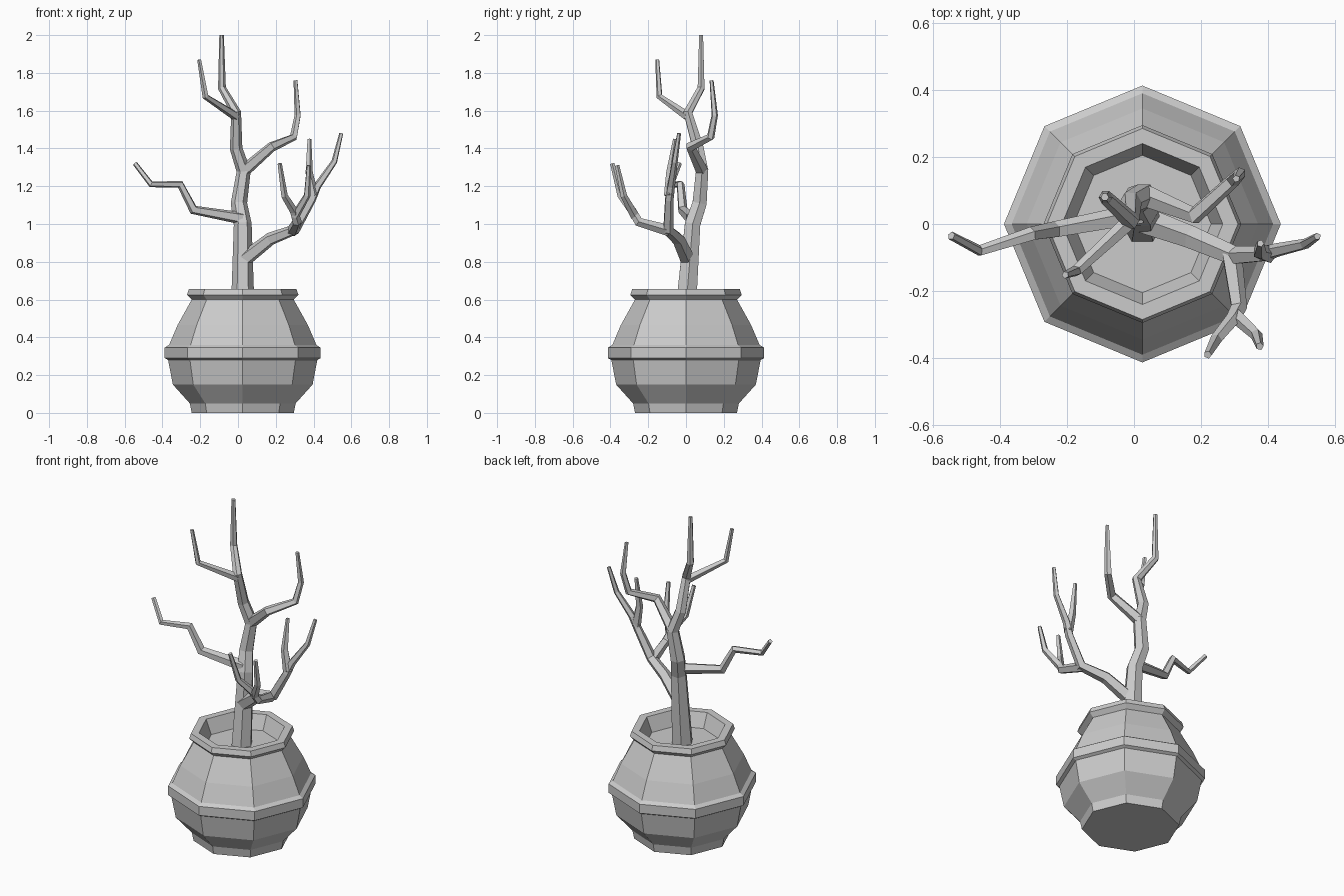
import bpy, bmesh, math
from mathutils import Vector

cube = bpy.data.objects.get("Cube")
if cube:
    bpy.data.objects.remove(cube, do_unlink=True)

grey = bpy.data.materials.new("plain grey")
grey.use_nodes = True
colour = (0.6, 0.6, 0.6, 1)
grey.diffuse_color = colour
grey.node_tree.nodes["Principled BSDF"].inputs["Base Color"].default_value = colour


def skin(name, rings):
    """Join equal rings of points into a closed flat-shaded tube."""
    bm = bmesh.new()
    loops = [[bm.verts.new(p) for p in ring] for ring in rings]
    n = len(loops[0])
    for a, b in zip(loops, loops[1:]):
        for i in range(n):
            j = (i + 1) % n
            bm.faces.new((a[i], a[j], b[j], b[i]))
    bm.faces.new(loops[0][::-1])
    bm.faces.new(loops[-1])
    bmesh.ops.recalc_face_normals(bm, faces=bm.faces)
    mesh = bpy.data.meshes.new(name)
    bm.to_mesh(mesh)
    bm.free()
    mesh.materials.append(grey)
    obj = bpy.data.objects.new(name, mesh)
    bpy.context.collection.objects.link(obj)


def lathe(name, profile, sides, cx):
    turns = [math.tau * i / sides for i in range(sides)]
    skin(name, [[(cx + r * math.cos(t), r * math.sin(t), z) for t in turns]
                for r, z in profile])


def limb(name, path, r0, r1, sides=5):
    """Tapering faceted branch along a bent path."""
    pts = [Vector(p) for p in path]
    lengths = [0]
    for a, b in zip(pts, pts[1:]):
        lengths.append(lengths[-1] + (b - a).length)
    rings, side = [], Vector((1, 0, 0))
    for i, p in enumerate(pts):
        before = (p - pts[max(i - 1, 0)]).normalized()
        after = (pts[min(i + 1, len(pts) - 1)] - p).normalized()
        way = (before + after).normalized()
        if i == 0 and abs(way.x) > 0.8:
            side = Vector((0, 1, 0))
        side = (side - way * side.dot(way)).normalized()
        up = way.cross(side)
        r = r0 + (r1 - r0) * lengths[i] / lengths[-1]
        rings.append([p + r * (side * math.cos(math.tau * k / sides)
                               + up * math.sin(math.tau * k / sides))
                      for k in range(sides)])
    skin(name, rings)


# Pot: outer wall, belt, lip, then down the inside to the soil
lathe("pot", [(.27, 0), (.28, .05), (.37, .15), (.395, .28), (.413, .29),
              (.413, .345), (.39, .36), (.345, .465), (.27, .6),
              (.295, .625), (.285, .655), (.24, .655), (.205, .57)], 8, .025)

# Trunk
limb("trunk", [(.025, 0, .56), (.025, .035, 1.0), (.005, .072, 1.11),
               (.03, .085, 1.28), (-.01, .065, 1.4), (-.01, .01, 1.59),
               (-.085, .08, 1.72), (-.087, .08, 2.0)], .062, .012, 6)

# Upper branches
limb("upper_right_branch", [(-.01, .01, 1.57), (-.172, -.14, 1.675),
                            (-.205, -.152, 1.87)], .025, .011)
limb("upper_left_branch", [(.03, .085, 1.28), (.18, .025, 1.41),
                           (.295, .13, 1.46), (.317, .152, 1.575),
                           (.305, .135, 1.76)], .035, .011)

# Middle branch
limb("right_branch", [(.02, .03, 1.03), (-.235, -.018, 1.075),
                      (-.305, -.03, 1.21), (-.46, -.08, 1.21),
                      (-.545, -.035, 1.32)], .034, .013)

# Lower branch and its forks
limb("lower_left_branch", [(.03, .01, .81), (.17, -.04, .92),
                           (.3, -.095, .97), (.39, -.09, 1.13),
                           (.42, -.08, 1.2), (.51, -.06, 1.33),
                           (.547, -.037, 1.48)], .042, .011)
limb("lower_inner_twig", [(.4, -.09, 1.15), (.375, -.085, 1.27),
                          (.377, -.058, 1.45)], .028, .011)
limb("front_branch", [(.29, -.09, .965), (.312, -.25, 1.01),
                      (.295, -.285, 1.07), (.245, -.345, 1.15),
                      (.22, -.39, 1.32)], .032, .012)
limb("front_twig", [(.3, -.27, 1.04), (.365, -.33, 1.15),
                    (.375, -.365, 1.31)], .024, .012)
